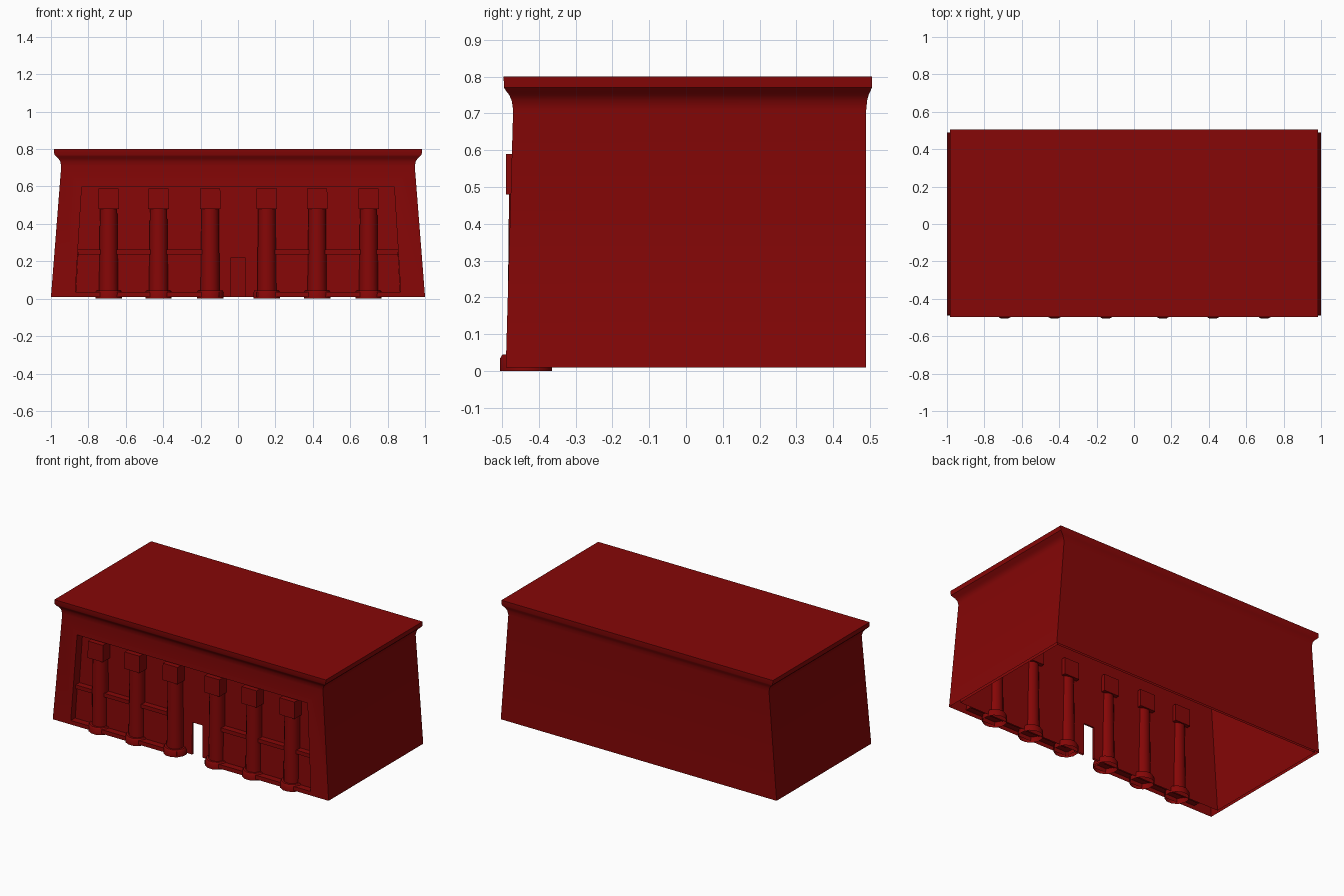
import bpy, bmesh, math

if "Cube" in bpy.data.objects:
    bpy.data.objects.remove(bpy.data.objects["Cube"])

red = bpy.data.materials.new("red_stone")
red.diffuse_color = (0.24, 0.002, 0.002, 1)
red.use_nodes = True
red.node_tree.nodes["Principled BSDF"].inputs["Base Color"].default_value = red.diffuse_color


def finish(bm, name, smooth=False):
    bmesh.ops.recalc_face_normals(bm, faces=bm.faces)
    me = bpy.data.meshes.new(name)
    bm.to_mesh(me)
    bm.free()
    ob = bpy.data.objects.new(name, me)
    bpy.context.collection.objects.link(ob)
    me.materials.append(red)
    if smooth:
        shade(ob)
    return ob


def select(ob):
    bpy.ops.object.select_all(action='DESELECT')
    bpy.context.view_layer.objects.active = ob
    ob.select_set(True)


def shade(ob):
    select(ob)
    bpy.ops.object.shade_smooth_by_angle(angle=math.radians(35))


def loft(name, loops, smooth=False):
    """Skin a list of equal-length point loops and cap both ends."""
    bm = bmesh.new()
    rings = [[bm.verts.new(p) for p in lp] for lp in loops]
    n = len(rings[0])
    for a, b in zip(rings, rings[1:]):
        for i in range(n):
            j = (i + 1) % n
            bm.faces.new((a[i], a[j], b[j], b[i]))
    bm.faces.new(rings[0])
    bm.faces.new(rings[-1])
    return finish(bm, name, smooth)


def rect(hx, yf, yb, z):
    return [(-hx, yf, z), (hx, yf, z), (hx, yb, z), (-hx, yb, z)]


def lean_box(name, x0, x1, zs, yf, yb):
    """Box whose sides and front differ at bottom and top (pairs)."""
    return loft(name, [[(x0[k], yf[k], z), (x1[k], yf[k], z), (x1[k], yb[k], z), (x0[k], yb[k], z)]
                       for k, z in enumerate(zs)])


def turned(name, x, y, profile, sides):
    off = math.pi / sides
    return loft(name, [[(x + r * math.cos(off + i * math.tau / sides),
                         y + r * math.sin(off + i * math.tau / sides), z)
                        for i in range(sides)] for r, z in profile], True)


def cut(target, cutter):
    m = target.modifiers.new("cut", 'BOOLEAN')
    m.operation, m.solver, m.object = 'DIFFERENCE', 'EXACT', cutter
    select(target)
    bpy.ops.object.modifier_apply(modifier=m.name)
    bpy.data.objects.remove(cutter)


def open_bottom(ob, height):
    """Delete the downward faces lying below the given height."""
    bm = bmesh.new()
    bm.from_mesh(ob.data)
    doomed = [f for f in bm.faces if f.normal.z < -0.9 and f.calc_center_median().z < height]
    bmesh.ops.delete(bm, geom=doomed, context='FACES')
    bm.to_mesh(ob.data)
    bm.free()


# Battered hall with a flared cornice, hollow inside
outer = [rect(1.0, -0.49, 0.49, 0.01), rect(0.945, -0.47, 0.49, 0.71)]
for z, o in ((0.735, 0.15), (0.75, 0.4), (0.76, 0.7), (0.77, 0.95), (0.8, 1)):
    outer.append(rect(0.945 + 0.039 * o, -0.47 - 0.026 * o, 0.49 + 0.016 * o, z))
hall = loft("temple_hall", outer)
cut(hall, loft("hollow", [rect(0.984, -0.41, 0.474, -0.03), rect(0.924, -0.405, 0.474, 0.78)]))

# Recessed facade and doorway
cut(hall, lean_box("recess", (-0.87, -0.835), (0.87, 0.835), (0.036, 0.6), (-0.6, -0.6), (-0.422, -0.416)))
cut(hall, lean_box("door", (-0.037, -0.037), (0.037, 0.037), (-0.05, 0.22), (-0.6, -0.6), (-0.3, -0.3)))
cut(hall, lean_box("threshold", (-0.1, -0.1), (0.1, 0.1), (-0.05, 0.05), (-0.6, -0.6), (-0.422, -0.422)))
open_bottom(hall, 0.011)
shade(hall)

# Low screen walls with a projecting ledge, either side of the door
for side, s in (("left", -1), ("right", 1)):
    lean_box(f"screen_wall_{side}", (s * 0.868, s * 0.856), (s * 0.15, s * 0.15), (0.03, 0.24),
             (-0.446, -0.442), (-0.42, -0.418))
    lean_box(f"screen_ledge_{side}", (s * 0.857, s * 0.855), (s * 0.15, s * 0.15), (0.237, 0.262),
             (-0.459, -0.459), (-0.418, -0.418))

# Columns: base, shaft and block capital
CY = -0.435
for i, x in enumerate((-0.692, -0.425, -0.149, 0.154, 0.423, 0.698)):
    base = turned(f"column_base_{i}", x, CY, [(0.073, 0), (0.073, 0.034), (0.066, 0.045)], 12)
    open_bottom(base, 0.001)
    turned(f"column_shaft_{i}", x, CY, [(0.052, 0.04), (0.047, 0.485)], 16)
    loft(f"column_capital_{i}", [[(x + a * h, CY + b * h, z) for a, b in ((-1, -1), (1, -1), (1, 1), (-1, 1))]
                                 for h, z in ((0.055, 0.48), (0.054, 0.59))])
